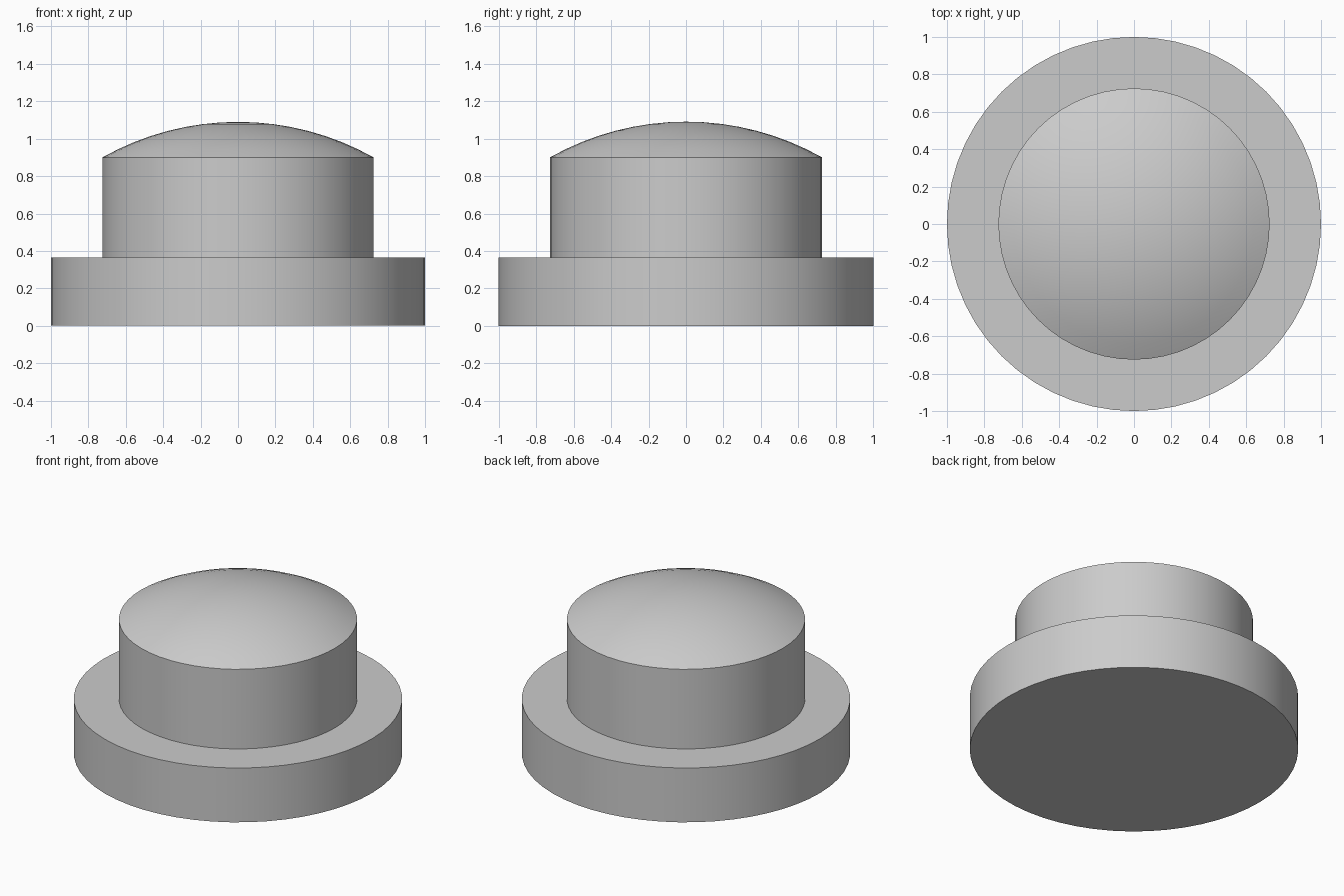
import bpy, bmesh, math

if "Cube" in bpy.data.objects:
    bpy.data.objects.remove(bpy.data.objects["Cube"])

SIDES = 56
FLANGE_R, FLANGE_H = 1.0, 0.365
BODY_R, BODY_TOP, DOME_TOP = 0.725, 0.9, 1.09

# One flat grey for the whole model
grey = bpy.data.materials.new("light grey")
grey.diffuse_color = (0.6, 0.6, 0.6, 1.0)
grey.use_nodes = True
grey.node_tree.nodes["Principled BSDF"].inputs["Base Color"].default_value = grey.diffuse_color

# Dome is a spherical cap resting on the straight body
rise = DOME_TOP - BODY_TOP
dome_r = (BODY_R ** 2 + rise ** 2) / (2 * rise)
edge_angle = math.asin(BODY_R / dome_r)
STEPS = 8
dome = []
for i in range(1, STEPS):
    a = edge_angle * (1 - i / STEPS)
    dome.append((dome_r * math.sin(a), DOME_TOP - dome_r * (1 - math.cos(a))))

# Outer profile (radius, height) from flange bottom to dome
profile = [(FLANGE_R, 0), (FLANGE_R, FLANGE_H), (BODY_R, FLANGE_H), (BODY_R, BODY_TOP)] + dome

# Turn the profile about z
bm = bmesh.new()
rings = []
for r, z in profile:
    rings.append([bm.verts.new((r * math.cos(math.tau * k / SIDES),
                                r * math.sin(math.tau * k / SIDES), z))
                  for k in range(SIDES)])
for lo, hi in zip(rings, rings[1:]):
    for k in range(SIDES):
        n = (k + 1) % SIDES
        bm.faces.new((lo[k], lo[n], hi[n], hi[k]))

# Flat underside and dome tip
bm.faces.new(rings[0][::-1])
tip = bm.verts.new((0, 0, DOME_TOP))
for k in range(SIDES):
    bm.faces.new((rings[-1][k], rings[-1][(k + 1) % SIDES], tip))
bmesh.ops.recalc_face_normals(bm, faces=bm.faces)

mesh = bpy.data.meshes.new("domed_flanged_button")
bm.to_mesh(mesh)
bm.free()
mesh.materials.append(grey)
button = bpy.data.objects.new("domed_flanged_button", mesh)
bpy.context.collection.objects.link(button)

# Smooth round walls and dome, crisp rims
bpy.context.view_layer.objects.active = button
button.select_set(True)
bpy.ops.object.shade_smooth_by_angle(angle=math.radians(30))
